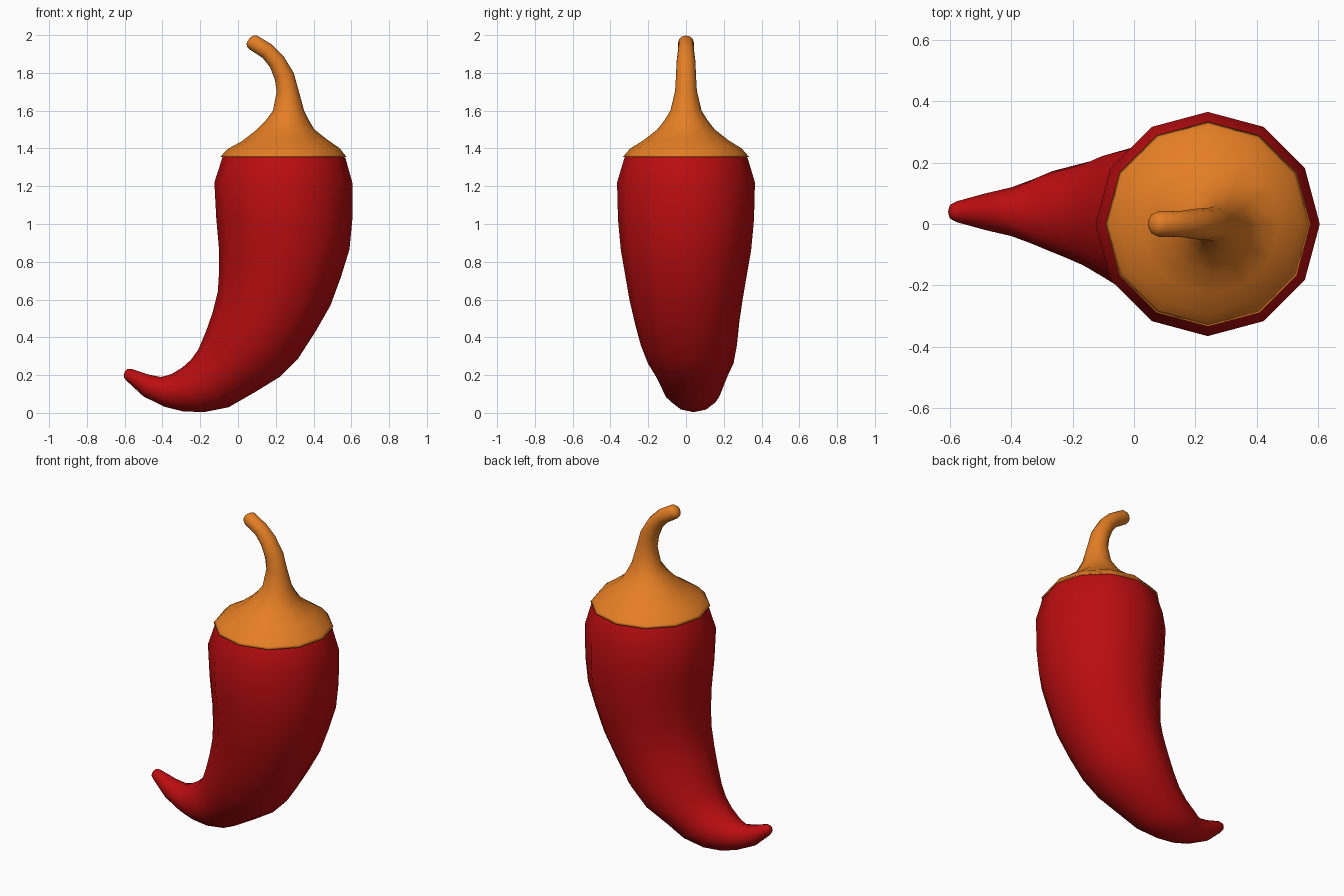
import bpy, bmesh, math
from mathutils import Vector

SIDES = 12

def material(name, rgb):
    m = bpy.data.materials.new(name)
    m.diffuse_color = (*rgb, 1)
    return m

def loft(name, rings, mat):
    """Each ring: left x, z, right x, z in the front view, y centre, optional y radius."""
    bm = bmesh.new()
    loops = []
    for lx, lz, rx, rz, cy, *ry in rings:
        left, right = Vector((lx, cy, lz)), Vector((rx, cy, rz))
        mid, half = (left + right) / 2, (right - left) / 2
        depth = Vector((0, ry[0] if ry else half.length, 0))
        loops.append([bm.verts.new(mid + half * math.cos(a) + depth * math.sin(a))
                      for a in (2 * math.pi * i / SIDES for i in range(SIDES))])
    for a, b in zip(loops, loops[1:]):
        for i in range(SIDES):
            j = (i + 1) % SIDES
            bm.faces.new((a[i], a[j], b[j], b[i]))
    bm.faces.new(loops[0])
    bm.faces.new(loops[-1])
    bmesh.ops.recalc_face_normals(bm, faces=bm.faces)
    for f in bm.faces:
        f.smooth = True
    me = bpy.data.meshes.new(name)
    bm.to_mesh(me)
    bm.free()
    me.materials.append(mat)
    ob = bpy.data.objects.new(name, me)
    bpy.context.collection.objects.link(ob)
    return ob

red = material("pepper red", (0.50, 0.004, 0.005))
orange = material("stem orange", (0.78, 0.21, 0.018))

# Curved, tapering fruit, from shoulder to upturned tip
loft("pepper_body", [
    (-0.075, 1.37, 0.555, 1.37, 0),
    (-0.085, 1.345, 0.57, 1.345, 0),
    (-0.125, 1.22, 0.605, 1.22, 0),
    (-0.115, 1.03, 0.605, 1.02, 0),
    (-0.10, 0.86, 0.59, 0.865, 0),
    (-0.10, 0.75, 0.545, 0.72, 0),
    (-0.107, 0.64, 0.49, 0.57, 0),
    (-0.135, 0.53, 0.41, 0.43, 0.005),
    (-0.17, 0.43, 0.32, 0.29, 0.015),
    (-0.21, 0.335, 0.22, 0.19, 0.025),
    (-0.25, 0.28, 0.09, 0.11, 0.03),
    (-0.295, 0.24, -0.05, 0.03, 0.035),
    (-0.35, 0.207, -0.18, 0.004, 0.04),
    (-0.375, 0.198, -0.29, 0.008, 0.04),
    (-0.41, 0.19, -0.39, 0.033, 0.04),
    (-0.47, 0.202, -0.50, 0.087, 0.04),
    (-0.565, 0.233, -0.59, 0.17, 0.04),
    (-0.585, 0.233, -0.604, 0.187, 0.04),
    (-0.597, 0.222, -0.605, 0.202, 0.04),
], red)

# Flared cap flowing into the hooked stem
loft("cap_and_stem", [
    (-0.065, 1.362, 0.545, 1.362, 0),
    (-0.093, 1.355, 0.575, 1.355, 0),
    (-0.082, 1.368, 0.564, 1.368, 0),
    (-0.05, 1.40, 0.54, 1.40, 0),
    (0.02, 1.438, 0.475, 1.445, 0),
    (0.10, 1.50, 0.405, 1.50, 0),
    (0.145, 1.545, 0.375, 1.55, 0),
    (0.185, 1.60, 0.35, 1.60, 0),
    (0.205, 1.70, 0.32, 1.71, 0),
    (0.195, 1.765, 0.295, 1.80, 0),
    (0.17, 1.83, 0.24, 1.89, 0, 0.05),
    (0.13, 1.88, 0.18, 1.95, 0),
    (0.06, 1.925, 0.10, 1.998, 0),
    (0.048, 1.938, 0.082, 1.997, 0),
    (0.045, 1.957, 0.062, 1.985, 0),
], orange)
